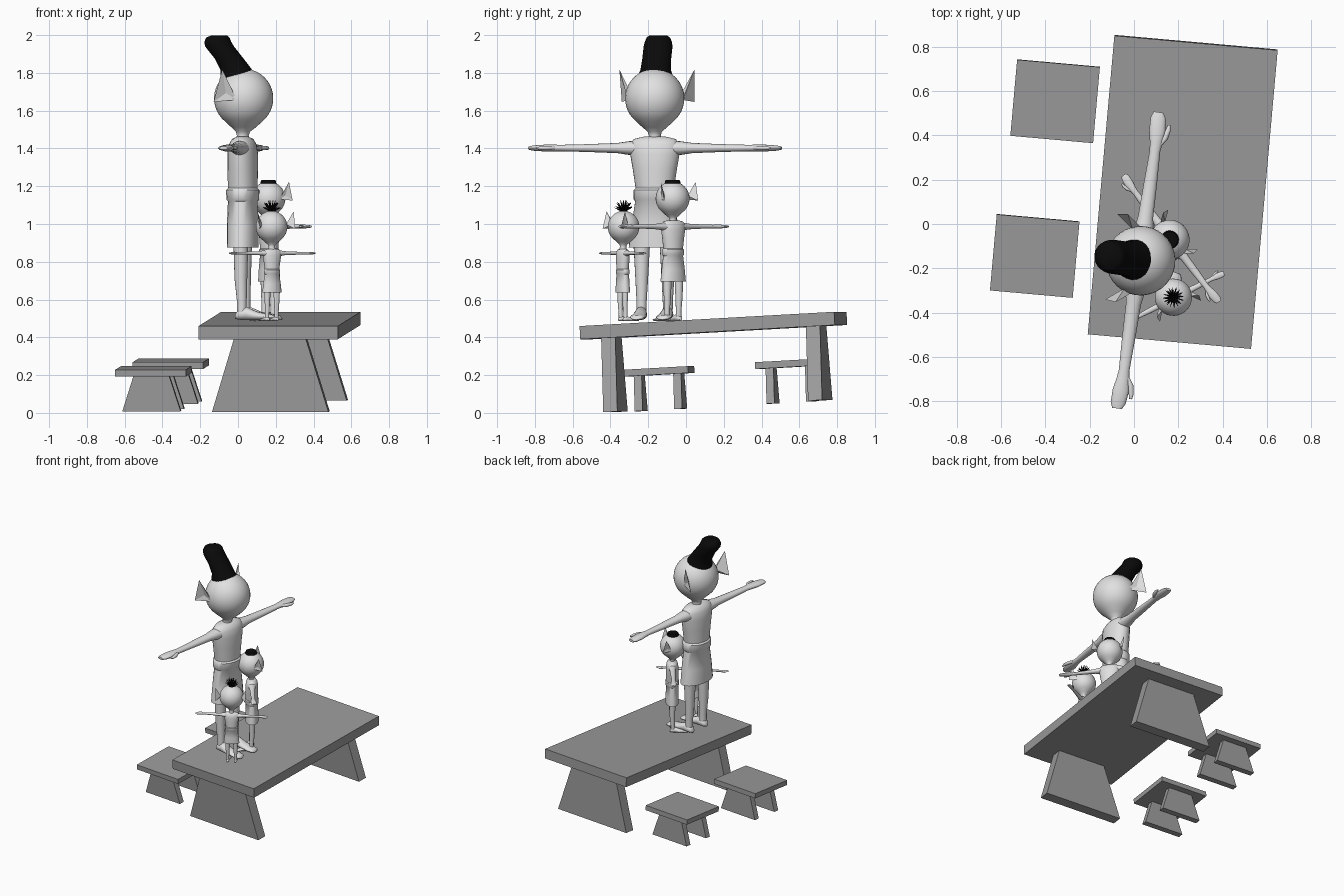
import bpy, bmesh, math, random
from mathutils import Matrix, Vector

if "Cube" in bpy.data.objects:
    bpy.data.objects.remove(bpy.data.objects["Cube"])

random.seed(3)
R = math.radians


def material(name, c):
    m = bpy.data.materials.new(name)
    m.diffuse_color = (c, c, c, 1)
    m.use_nodes = True
    m.node_tree.nodes["Principled BSDF"].inputs["Base Color"].default_value = m.diffuse_color
    return m


LIGHT = material("light grey", 0.75)
MID = material("mid grey", 0.33)
BLACK = material("black", 0.003)


def finish(name, bm, mat, M, smooth=True):
    bm.transform(M)
    bmesh.ops.recalc_face_normals(bm, faces=bm.faces)
    me = bpy.data.meshes.new(name)
    bm.to_mesh(me)
    bm.free()
    me.materials.append(mat)
    if smooth:
        me.shade_smooth()
        me.set_sharp_from_angle(angle=R(45))
    ob = bpy.data.objects.new(name, me)
    bpy.context.collection.objects.link(ob)
    return ob


def loft(name, sections, mat, M, n=24):
    """Elliptical rings (z, rx, ry, offset_x) joined along z, capped."""
    bm = bmesh.new()
    rings = []
    for z, rx, ry, ox in sections:
        rings.append([bm.verts.new((ox + rx * math.cos(2 * math.pi * i / n),
                                    ry * math.sin(2 * math.pi * i / n), z)) for i in range(n)])
    for a, b in zip(rings, rings[1:]):
        for i in range(n):
            j = (i + 1) % n
            bm.faces.new((a[i], a[j], b[j], b[i]))
    bm.faces.new(rings[0])
    bm.faces.new(rings[-1])
    return finish(name, bm, mat, M)


def slab(name, w0, w1, d, z0, z1, M):
    """Block of depth d whose width runs from w0 (bottom) to w1 (top)."""
    bm = bmesh.new()
    v = [bm.verts.new((s * w / 2, t * d / 2, z)) for z, w in ((z0, w0), (z1, w1))
         for s, t in ((-1, -1), (1, -1), (1, 1), (-1, 1))]
    for f in ((0, 1, 2, 3), (4, 5, 6, 7), (0, 1, 5, 4), (1, 2, 6, 5), (2, 3, 7, 6), (3, 0, 4, 7)):
        bm.faces.new([v[i] for i in f])
    return finish(name, bm, MID, M, False)


def bench(name, loc, w, d, t, leg_y, leg_t, leg_z, leg_w0, leg_w1):
    """Flat top on two tapering board legs, slightly tilted."""
    M = Matrix.Translation(loc) @ Matrix.Rotation(R(-5.1), 4, 'Z') @ Matrix.Rotation(R(3.2), 4, 'X')
    slab(name + "_top", w, w, d, -t / 2, t / 2, M)
    for side, s in (("front", -1), ("back", 1)):
        slab(f"{name}_{side}_leg", leg_w0, leg_w1, leg_t, leg_z, -t / 2,
             M @ Matrix.Translation((0, s * leg_y, 0)))


bench("table", (0.22, 0.145, 0.4625), 0.74, 1.355, 0.07, 0.545, 0.075, -0.427, 0.62, 0.38)
for nm, loc in (("near_stool", (-0.448, -0.144, 0.22)), ("far_stool", (-0.356, 0.554, 0.26))):
    bench(nm, loc, 0.375, 0.345, 0.036, 0.105, 0.042, -0.205, 0.31, 0.19)

# maps loft axis z onto x (feet)
ALONG_X = Matrix(((0, 0, 1, 0), (0, 1, 0, 0), (1, 0, 0, 0), (0, 0, 0, 1)))


def figure(name, loc, angle, s, head_z, head_r, reach):
    """Standing figure facing local +x with arms out; returns the head's matrix."""
    M = Matrix.Translation(loc) @ Matrix.Rotation(R(angle), 4, 'Z')
    B = M @ Matrix.Scale(s, 4)
    # clothed body: shoulders, waist, belt, hem
    loft(name + "_body", [
        (0.385, 0.083, 0.14, 0), (0.50, 0.083, 0.125, 0), (0.63, 0.078, 0.105, 0),
        (0.64, 0.086, 0.113, 0), (0.69, 0.088, 0.113, 0), (0.70, 0.078, 0.103, 0),
        (0.80, 0.08, 0.118, 0), (0.88, 0.08, 0.132, 0), (0.93, 0.072, 0.135, 0),
        (0.96, 0.055, 0.112, 0), (0.972, 0.03, 0.06, 0)], LIGHT, B)
    for side, k in (("left", 1), ("right", -1)):
        L = B @ Matrix.Translation((0, k * 0.07, 0))
        # leg and foot
        loft(f"{name}_{side}_leg", [(0.02, 0.026, 0.026, 0.005), (0.10, 0.026, 0.027, 0.005),
             (0.22, 0.034, 0.034, 0), (0.42, 0.04, 0.045, 0)], LIGHT, L, 16)
        loft(f"{name}_{side}_foot", [(-0.03, 0.012, 0.015, 0.02), (-0.015, 0.026, 0.027, 0.03),
             (0.03, 0.035, 0.032, 0.036), (0.09, 0.022, 0.037, 0.023), (0.16, 0.015, 0.042, 0.016),
             (0.19, 0.012, 0.034, 0.013), (0.20, 0.005, 0.016, 0.008)], LIGHT, L @ ALONG_X, 16)
        # arm with flat hand: loft x -> forward, y -> up, z -> sideways
        A = M @ Matrix(((s, 0, 0, 0), (0, 0, k * reach, 0), (0, s, 0, 0.912 * s), (0, 0, 0, 1)))
        loft(f"{name}_{side}_arm", [(0.08, 0.05, 0.04, 0), (0.14, 0.044, 0.036, 0),
             (0.20, 0.034, 0.027, 0), (0.35, 0.03, 0.021, 0), (0.50, 0.024, 0.017, 0),
             (0.54, 0.029, 0.018, 0), (0.59, 0.037, 0.018, -0.002), (0.65, 0.034, 0.014, -0.006),
             (0.675, 0.022, 0.009, -0.008)], LIGHT, A, 16)
        loft(f"{name}_{side}_thumb", [(0.53, 0.012, 0.01, 0.018), (0.56, 0.014, 0.012, 0.036),
             (0.60, 0.012, 0.010, 0.046), (0.625, 0.006, 0.005, 0.047)], LIGHT, A, 10)
    # round head narrowing into the neck, in units of the head radius
    H = M @ Matrix.Translation((0.005, 0, head_z)) @ Matrix.Scale(head_r, 4)
    prof = [(-1.5, 0.24, 0.24, -0.05), (-1.25, 0.2, 0.2, -0.03), (-1.12, 0.24, 0.24, -0.02),
            (-0.97, 0.42, 0.42, 0)]
    for i in range(17):
        a = R(-50 + 139 * i / 16)
        prof.append((math.sin(a), math.cos(a), math.cos(a), 0))
    loft(name + "_head", prof, LIGHT, H, 32)
    # pointed, hollow ears swept back
    for side, k in (("left", 1), ("right", -1)):
        bm = bmesh.new()
        pts = ((-0.1, 0.93, -0.05), (-0.85, 1.24, -0.12), (-0.55, 1.28, 0.98),
               (-0.35, 0.85, 0.15), (-0.46, 1.04, 0.18))
        v = [bm.verts.new((x, k * y, z)) for x, y, z in pts]
        for a, b in ((0, 1), (1, 2), (2, 0)):
            for c in (3, 4):
                bm.faces.new((v[a], v[b], v[c]))
        finish(f"{name}_{side}_ear", bm, LIGHT, H, False)
    return H


big = figure("tall_figure", (0.025, -0.165, 0.49), -8, 1.0, 1.175, 0.157, 1.0)
middle = figure("middle_figure", (0.165, -0.068, 0.485), 217, 0.55, 0.65, 0.09, 0.53)
small = figure("small_figure", (0.18, -0.335, 0.485), 117, 0.395, 0.50, 0.084, 0.375)

# tall swept-back hair
loft("tall_hair", [(0.62, 0.60, 0.58, -0.18), (0.80, 0.62, 0.58, -0.17), (0.95, 0.54, 0.52, -0.24),
                   (1.35, 0.49, 0.49, -0.50), (1.75, 0.49, 0.49, -0.82), (1.90, 0.46, 0.46, -0.88),
                   (2.05, 0.40, 0.40, -0.88), (2.12, 0.27, 0.30, -0.84)], BLACK, big)
# short flat hair
loft("flat_hair", [(0.82, 0.47, 0.47, 0), (1.0, 0.45, 0.45, 0), (1.09, 0.40, 0.40, 0)], BLACK, middle, 20)
# spiky tuft
loft("tuft_base", [(0.9, 0.33, 0.33, 0), (1.03, 0.2, 0.2, 0)], BLACK, small, 12)
bm = bmesh.new()
for ring, (count, tilt, length) in enumerate(((16, 62, 0.62), (12, 38, 0.72), (6, 14, 0.75))):
    for i in range(count):
        S = (Matrix.Translation((0, 0, 0.95)) @ Matrix.Rotation(2 * math.pi * (i + ring / 2) / count, 4, 'Z')
             @ Matrix.Rotation(R(tilt + random.uniform(-6, 6)), 4, 'Y')
             @ Matrix.Translation((0, 0, length / 2)))
        bmesh.ops.create_cone(bm, cap_ends=True, segments=5, radius1=0.07, radius2=0.015,
                              depth=length, matrix=S)
finish("tuft_spikes", bm, BLACK, small, False)
